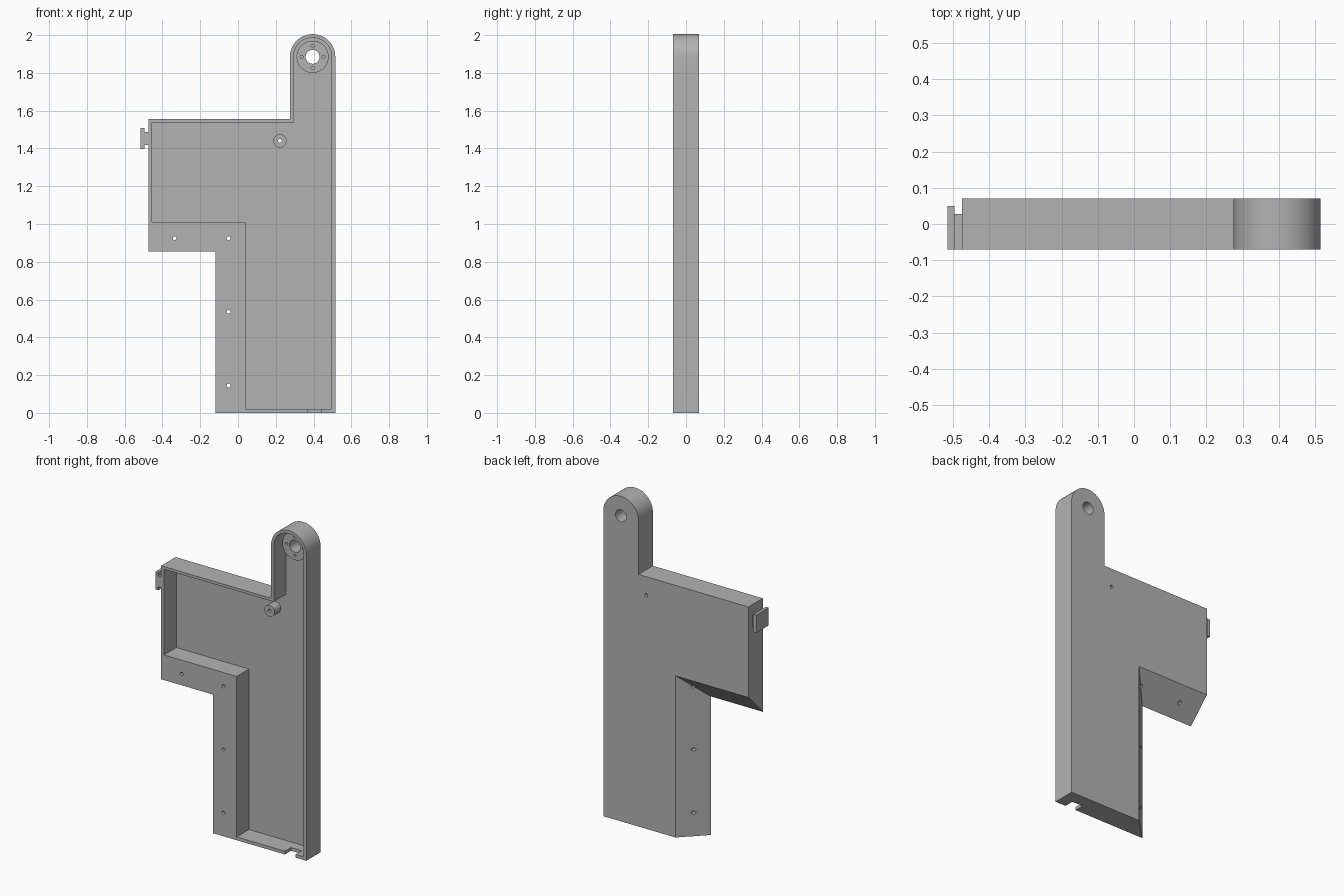
import bpy, bmesh, math

if "Cube" in bpy.data.objects:
    bpy.data.objects.remove(bpy.data.objects["Cube"], do_unlink=True)

grey = bpy.data.materials.new("plain grey")
grey.use_nodes = True
grey.diffuse_color = (0.45, 0.45, 0.45, 1)
grey.node_tree.nodes["Principled BSDF"].inputs["Base Color"].default_value = (0.45, 0.45, 0.45, 1)

FRONT, BACK = -0.07, 0.07
FLOOR = 0.05            # cavity floor
BOSS = -0.01            # front of the bosses
PIVOT = (0.395, 1.885)
POST = (0.222, 1.44)


def prism(name, front, back, y0, y1):
    """Solid lofted from a front outline to a back outline, both in x and z."""
    bm = bmesh.new()
    a = [bm.verts.new((x, y0, z)) for x, z in front]
    b = [bm.verts.new((x, y1, z)) for x, z in back]
    bm.faces.new(a)
    bm.faces.new(b[::-1])
    for i in range(len(a)):
        j = (i + 1) % len(a)
        bm.faces.new((a[i], b[i], b[j], a[j]))
    bmesh.ops.recalc_face_normals(bm, faces=bm.faces)
    mesh = bpy.data.meshes.new(name)
    bm.to_mesh(mesh)
    bm.free()
    mesh.materials.append(grey)
    ob = bpy.data.objects.new(name, mesh)
    bpy.context.collection.objects.link(ob)
    return ob


def arc(centre, r, sweep, n):
    return [(centre[0] + r * math.cos(sweep * i / n), centre[1] + r * math.sin(sweep * i / n))
            for i in range(n + 1)]


def rod(name, centre, r, y0, y1, n=32):
    ring = arc(centre, r, math.tau, n)[:-1]
    return prism(name, ring, ring, y0, y1)


def box(name, x0, x1, y0, y1, z0, z1):
    ring = [(x0, z0), (x1, z0), (x1, z1), (x0, z1)]
    return prism(name, ring, ring, y0, y1)


def combine(target, tool, operation):
    tool.hide_render = True
    mod = target.modifiers.new(operation.lower(), "BOOLEAN")
    mod.operation, mod.object, mod.solver = operation, tool, "EXACT"
    bpy.context.view_layer.objects.active = target
    bpy.ops.object.modifier_apply(modifier=mod.name)
    bpy.data.objects.remove(tool, do_unlink=True)


def outline(right, bottom, r, left, top, step, inner):
    """Arm with a round head, a side wing and a leg."""
    return ([(right, bottom)] + arc(PIVOT, r, math.pi, 40) +
            [(PIVOT[0] - r, top), (left, top), (left, step), (inner, step), (inner, bottom)])


# Housing, with the wing underside and leg side sloping at the back
housing = prism("housing",
                outline(0.515, 0, 0.12, -0.475, 1.555, 0.855, -0.12),
                outline(0.515, 0, 0.12, -0.475, 1.555, 0.997, 0.022), FRONT, BACK)

# Open cavity in the front
well = outline(0.496, 0.02, 0.101, -0.456, 1.538, 1.01, 0.04)
combine(housing, prism("cavity", well, well, FRONT - 0.05, FLOOR), "DIFFERENCE")

# Pivot boss and post rising from the floor
combine(housing, rod("pivot_boss", PIVOT, 0.085, BOSS, FLOOR + 0.01, 48), "UNION")
combine(housing, rod("post", POST, 0.035, BOSS, FLOOR + 0.01), "UNION")

# Through holes: pivot, post and flange
through = [(PIVOT, 0.037), (POST, 0.01)]
through += [((x, z), 0.01) for x, z in ((-0.335, 0.925), (-0.05, 0.925), (-0.05, 0.535), (-0.05, 0.145))]
for centre, r in through:
    combine(housing, rod("hole", centre, r, -0.2, 0.2), "DIFFERENCE")

# Blind screw holes around the pivot
for centre in arc(PIVOT, 0.058, math.tau, 4)[:-1]:
    combine(housing, rod("screw_hole", centre, 0.008, -0.2, 0.04, 16), "DIFFERENCE")

# Cable slot in the bottom wall
combine(housing, box("slot", 0.369, 0.443, -0.2, -0.01, -0.1, 0.03), "DIFFERENCE")

# T-shaped hook on the wing end
stem = box("hook_stem", -0.498, -0.475, FRONT, 0.028, 1.418, 1.487)
plate = box("hook_plate", -0.515, -0.496, FRONT, 0.05, 1.398, 1.508)

# Smooth curves, crisp edges
bpy.ops.object.select_all(action="DESELECT")
housing.select_set(True)
bpy.context.view_layer.objects.active = housing
bpy.ops.object.shade_smooth_by_angle(angle=math.radians(30))
